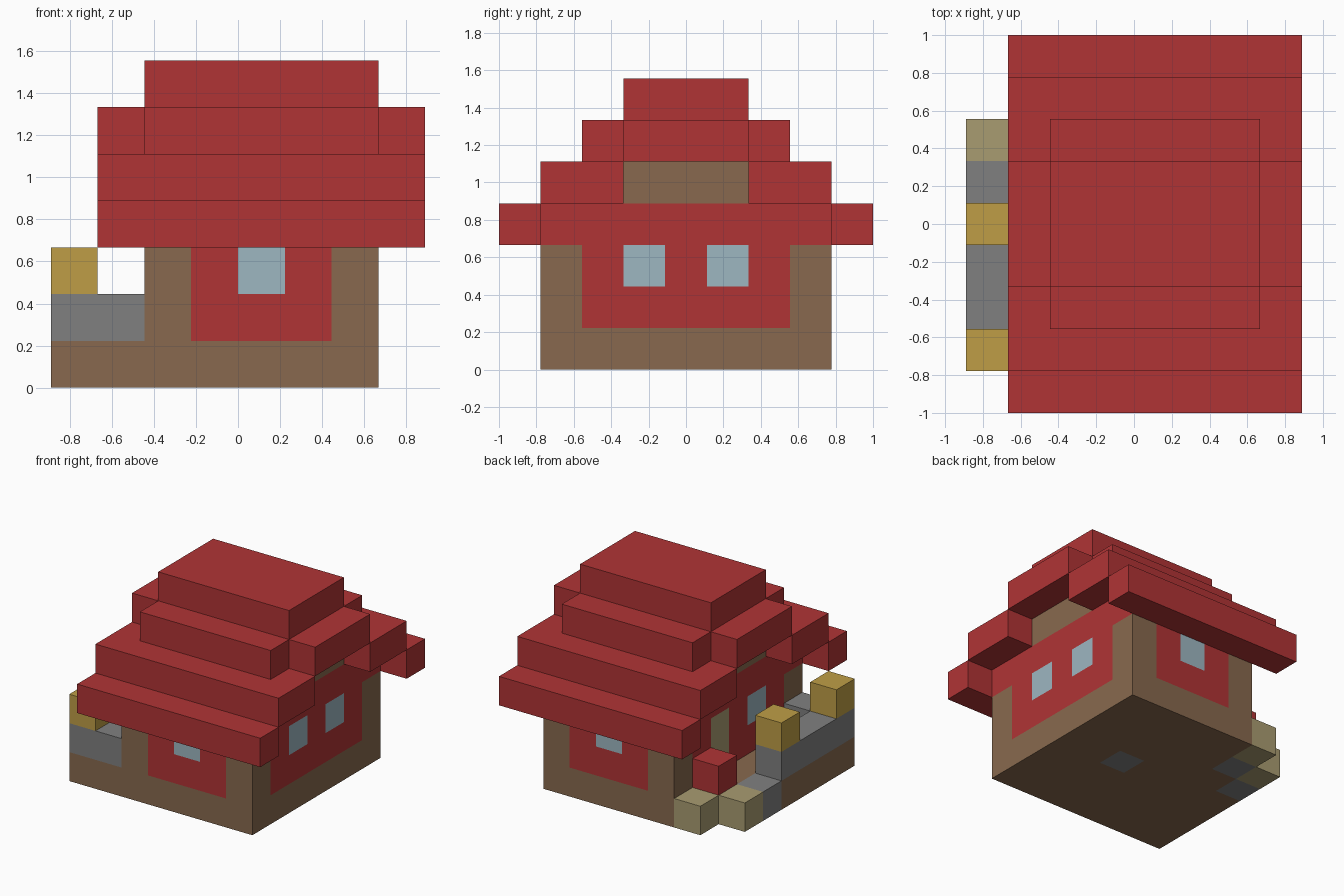
import bpy, bmesh
from mathutils import Vector

old = bpy.data.objects.get("Cube")
if old:
    bpy.data.objects.remove(old, do_unlink=True)

U = 2 / 9                      # edge of one building block
ORIGIN = Vector((4, 4.5, 0))   # block coordinates of the model centre


def linear(c):
    c /= 255
    return c / 12.92 if c <= 0.04045 else ((c + 0.055) / 1.055) ** 2.4


def material(name, *rgb):
    mat = bpy.data.materials.new(name)
    color = [linear(c) for c in rgb] + [1]
    mat.use_nodes = True
    mat.diffuse_color = color
    bsdf = mat.node_tree.nodes["Principled BSDF"]
    bsdf.inputs["Base Color"].default_value = color
    bsdf.inputs["Roughness"].default_value = 0.9
    return mat


RED = material("brick_red", 176, 52, 53)
BROWN = material("earth_brown", 136, 105, 78)
GLASS = material("window_blue", 157, 183, 193)
GRAY = material("stone_gray", 128, 128, 128)
YELLOW = material("straw_yellow", 191, 158, 70)
TAN = material("sand_tan", 169, 156, 113)


def block(name, lo, hi, mat, paint=None):
    """Box between two block corners; paint(cell, normal) picks face colours."""
    lo, hi = Vector(lo), Vector(hi)
    bm = bmesh.new()
    bmesh.ops.create_cube(bm, size=1)
    for v in bm.verts:
        v.co = (lo + hi) / 2 + v.co * (hi - lo)
    mats = [mat]
    if paint:
        # Slice into unit cells so each one can take its own colour
        for axis in range(3):
            normal = Vector((0, 0, 0))
            normal[axis] = 1
            for cut in range(int(lo[axis]) + 1, int(hi[axis])):
                bmesh.ops.bisect_plane(bm, geom=bm.verts[:] + bm.edges[:] + bm.faces[:],
                                       plane_co=normal * cut, plane_no=normal)
        bm.normal_update()
        for f in bm.faces:
            inside = f.calc_center_median() - f.normal * 0.5
            chosen = paint(*[int(c) for c in inside], f.normal)
            if chosen not in mats:
                mats.append(chosen)
            f.material_index = mats.index(chosen)
    for v in bm.verts:
        v.co = (v.co - ORIGIN) * U
    mesh = bpy.data.meshes.new(name)
    bm.to_mesh(mesh)
    bm.free()
    for m in mats:
        mesh.materials.append(m)
    obj = bpy.data.objects.new(name, mesh)
    bpy.context.collection.objects.link(obj)
    return obj


def wall_colors(i, j, k, n):
    """Red panels with windows on all walls, and a door on the right wall."""
    if n.z < -0.5:
        return GRAY if (i, j) == (4, 4) else BROWN
    if abs(n.z) > 0.5 or k == 0:
        return BROWN
    if abs(n.y) > 0.5:
        if i == 4 and k == 2:
            return GLASS
        return RED if 3 <= i <= 5 else BROWN
    if n.x < 0 and j == 5:
        return TAN
    if k == 2 and j in (3, 5):
        return GLASS
    return RED if 2 <= j <= 6 else BROWN


# House walls
block("house_walls", (2, 1, 0), (7, 8, 3), BROWN, wall_colors)
block("upper_wall_band", (2, 1, 3), (7, 8, 4), RED)
block("gable_wall", (2, 3, 4), (7, 6, 5), BROWN)

# Stepped roof, the same at front and back
for side, flip in (("front", False), ("back", True)):
    for part, y0, y1, z in (("eave", 0, 1, 3), ("roof_step", 1, 3, 4)):
        if flip:
            y0, y1 = 9 - y1, 9 - y0
        block(f"{side}_{part}", (1, y0, z), (8, y1, z + 1), RED)
block("upper_roof", (2, 2, 5), (7, 7, 6), RED)
for side, x in (("right", 1), ("left", 7)):
    block(f"{side}_gable_cap", (x, 3, 5), (x + 1, 6, 6), RED)
block("roof_ridge", (2, 3, 6), (7, 6, 7), RED)

# Terrace with its low stone wall and posts
block("terrace_floor", (0, 1, 0), (2, 5, 1), BROWN)
block("terrace_doorstep", (1, 5, 0), (2, 6, 1), BROWN)
block("terrace_front_wall", (0, 1, 1), (2, 2, 2), GRAY)
block("terrace_side_wall", (0, 2, 1), (1, 5, 2), GRAY)
for name, y in (("front_post", 1), ("back_post", 4)):
    block(name, (0, y, 2), (1, y + 1, 3), YELLOW)

# Entry step and planter
block("entry_step", (0, 5, 0), (1, 6, 1), GRAY)
block("planter_base", (1, 6, 0), (2, 7, 1), GRAY)
block("planter_flowers", (1, 6, 1), (2, 7, 2), RED)
block("side_sand_block", (0, 6, 0), (1, 7, 1), TAN)
block("back_sand_block", (1, 7, 0), (2, 8, 1), TAN)
